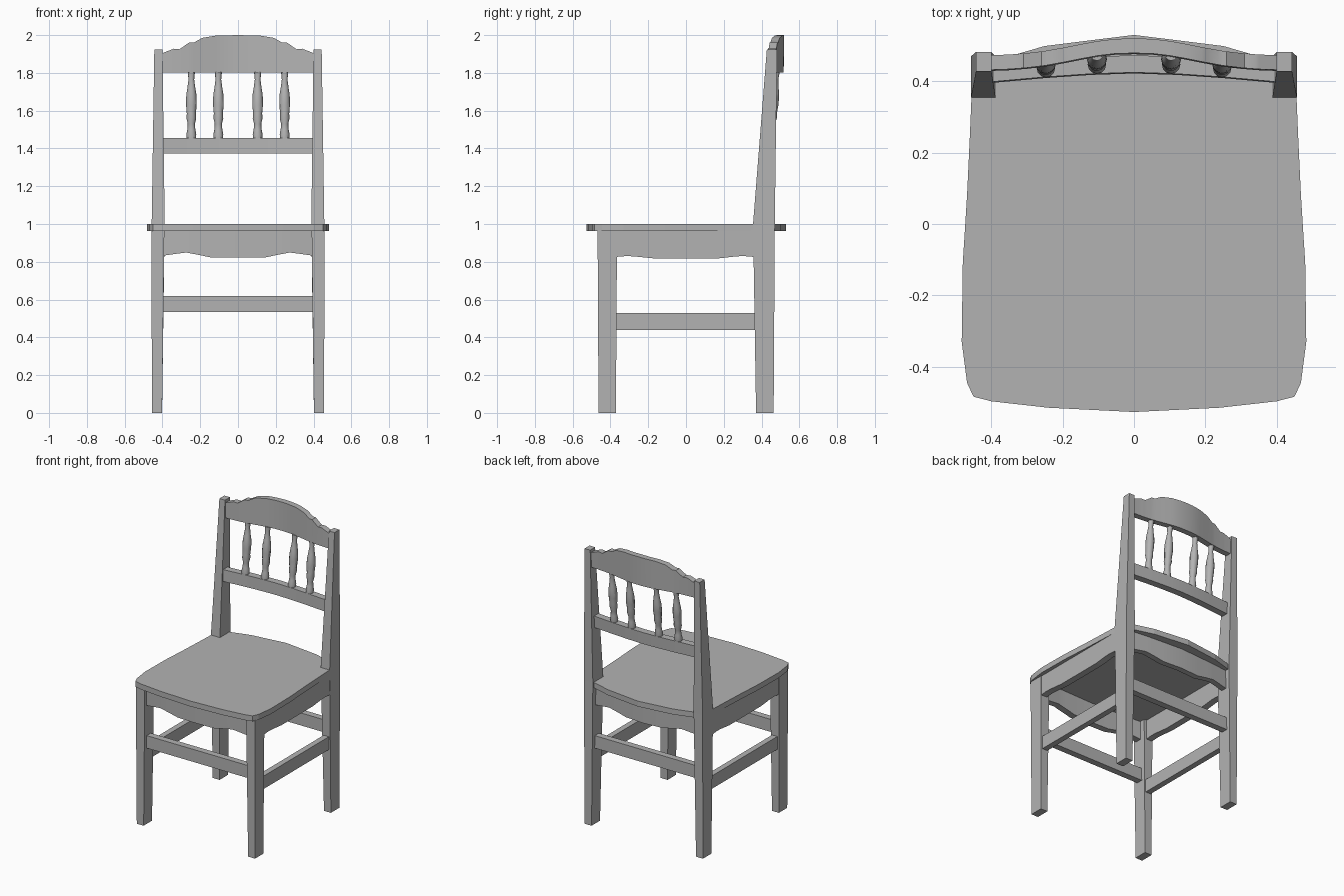
import bpy, bmesh
from math import cos, sin, tau

if "Cube" in bpy.data.objects:
    bpy.data.objects.remove(bpy.data.objects["Cube"])

grey = bpy.data.materials.new("dark_grey")
grey.diffuse_color = (0.45, 0.45, 0.45, 1)
grey.use_nodes = True
grey.node_tree.nodes["Principled BSDF"].inputs["Base Color"].default_value = grey.diffuse_color


def finish(name, bm, mirror=False, smooth=False):
    bmesh.ops.recalc_face_normals(bm, faces=bm.faces)
    me = bpy.data.meshes.new(name)
    bm.to_mesh(me)
    bm.free()
    me.materials.append(grey)
    ob = bpy.data.objects.new(name, me)
    bpy.context.collection.objects.link(ob)
    if mirror:
        ob.modifiers.new("mirror", 'MIRROR')
    if smooth:
        bpy.ops.object.select_all(action='DESELECT')
        bpy.context.view_layer.objects.active = ob
        ob.select_set(True)
        bpy.ops.object.shade_smooth_by_angle()
    return ob


def loft(name, rings, mirror=False, smooth=False):
    """Skin a list of closed rings of equal length and cap the ends."""
    bm = bmesh.new()
    vs = [[bm.verts.new(p) for p in r] for r in rings]
    n = len(rings[0])
    for a, b in zip(vs, vs[1:]):
        for i in range(n):
            j = (i + 1) % n
            bm.faces.new((a[i], a[j], b[j], b[i]))
    bm.faces.new(vs[0])
    bm.faces.new(vs[-1])
    return finish(name, bm, mirror, smooth)


def lerp(table, x):
    for (x0, v0), (x1, v1) in zip(table, table[1:]):
        if x <= x1:
            return v0 + (v1 - v0) * (x - x0) / (x1 - x0)
    return table[-1][1]


def board(name, front, thick, bottom, top, lean=0.0):
    """Left-right symmetric board; front, bottom and top are tables over |x|."""
    xs = sorted({round(p[0], 4) for t in (front, bottom, top) for p in t})
    xs = [-x for x in reversed(xs) if x > 0] + xs
    rings = []
    for x in xs:
        y, b, t = (lerp(tab, abs(x)) for tab in (front, bottom, top))
        rings.append([(x, y, b), (x, y + thick, b),
                      (x, y + thick + lean, t), (x, y + lean, t)])
    return loft(name, rings, smooth=True)


def leg(name, sections):
    """Tapered post from (z, x0, x1, y0, y1) sections, mirrored to the other side."""
    loft(name, [[(a, c, z), (b, c, z), (b, d, z), (a, d, z)]
                for z, a, b, c, d in sections], mirror=True)


def flat(z, end=0.40):
    return [(0, z), (end, z)]


# Seat: rounded front corners, bowed front and back, notched around the posts
half = [(0.24, -0.515), (0.40, -0.497), (0.45, -0.484), (0.468, -0.445),
        (0.483, -0.33), (0.48, -0.11), (0.468, 0.08), (0.46, 0.25),
        (0.455, 0.37), (0.40, 0.37), (0.395, 0.457), (0.25, 0.499)]
outline = [(0, -0.527)] + half + [(0, 0.53)] + [(-x, y) for x, y in reversed(half)]
loft("seat", [[(x, y, z) for x, y in outline] for z in (0.962, 1.0)])

# Legs and back posts
leg("front_legs", [(0, 0.402, 0.455, -0.463, -0.371),
                   (0.965, 0.39, 0.459, -0.468, -0.365)])
leg("back_legs_and_posts", [(0, 0.402, 0.455, 0.371, 0.464),
                            (1.0, 0.388, 0.457, 0.355, 0.47),
                            (1.925, 0.40, 0.443, 0.428, 0.482)])

# Front and back aprons with wavy lower edges
wave = [(0, 0.822), (0.14, 0.822), (0.21, 0.837), (0.275, 0.849), (0.33, 0.842), (0.40, 0.832)]
board("front_apron", [(0, -0.466), (0.25, -0.459), (0.40, -0.447)], 0.045, wave, flat(0.965))
board("back_apron", [(0, 0.427), (0.25, 0.41), (0.40, 0.395)], 0.04, wave, flat(0.965))

# Side aprons
side = [(-0.38, 0.825), (-0.32, 0.83), (-0.28, 0.829), (-0.17, 0.818),
        (0.17, 0.818), (0.27, 0.829), (0.31, 0.83), (0.37, 0.825)]
loft("side_aprons", [[(0.41, y, z), (0.456, y, z), (0.456, y, 0.965), (0.41, y, 0.965)]
                     for y, z in side], mirror=True)

# Stretchers
board("front_stretcher", flat(-0.44), 0.045, flat(0.533), flat(0.62))
board("back_stretcher", flat(0.395), 0.045, flat(0.533), flat(0.62))
loft("side_stretchers", [[(0.405, y, 0.44), (0.445, y, 0.44), (0.445, y, 0.53), (0.405, y, 0.53)]
                         for y in (-0.38, 0.38)], mirror=True)

# Back rails
board("lower_back_rail", [(0, 0.422), (0.12, 0.418), (0.25, 0.409), (0.405, 0.395)],
      0.048, flat(1.374), flat(1.455), lean=0.003)
crest = [(0, 2.0), (0.12, 1.997), (0.19, 1.985), (0.235, 1.96), (0.26, 1.96),
         (0.31, 1.925), (0.34, 1.928), (0.405, 1.903)]
board("crest_rail", [(0, 0.476), (0.05, 0.475), (0.1, 0.469), (0.15, 0.460), (0.2, 0.450),
                     (0.25, 0.441), (0.3, 0.435), (0.35, 0.431), (0.405, 0.429)],
      0.041, flat(1.802), crest, lean=0.003)

# Turned spindles, leaning with the back
profile = [(1.45, 0.024), (1.475, 0.026), (1.50, 0.021), (1.53, 0.019), (1.56, 0.026),
           (1.585, 0.024), (1.63, 0.028), (1.66, 0.028), (1.69, 0.026), (1.72, 0.021),
           (1.765, 0.015), (1.805, 0.019)]
for label, x, y0, y1 in (("inner", 0.104, 0.445, 0.477), ("outer", 0.247, 0.435, 0.462)):
    rings = []
    for z, r in profile:
        y = y0 + (y1 - y0) * (z - 1.45) / 0.355
        rings.append([(x + r * cos(tau * i / 12), y + r * sin(tau * i / 12), z)
                      for i in range(12)])
    loft(label + "_spindles", rings, mirror=True, smooth=True)
